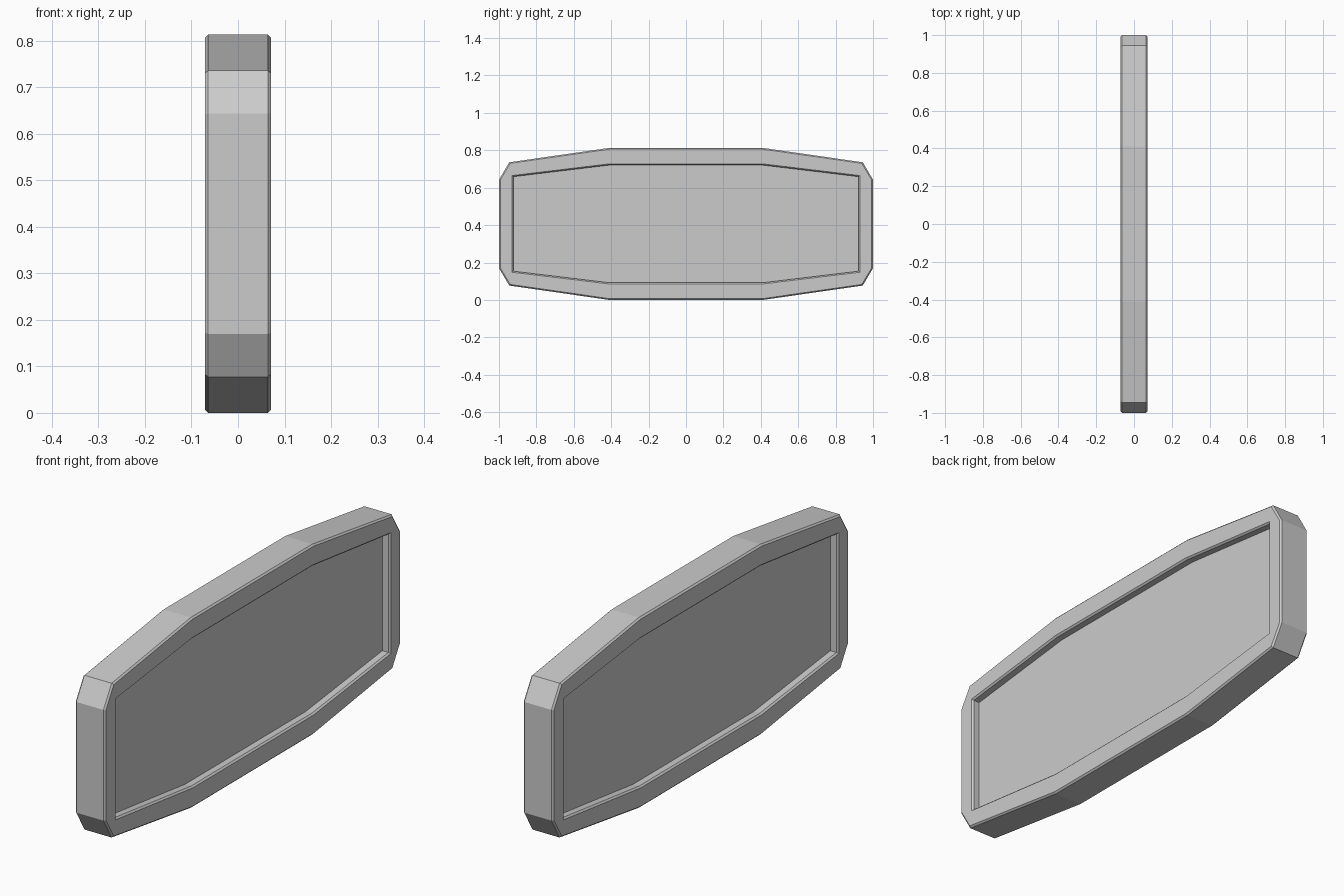
import bpy, bmesh

if "Cube" in bpy.data.objects:
    bpy.data.objects.remove(bpy.data.objects["Cube"])

MID_Z = 0.4065
# Quarter outlines (y, height above mid line), from the end to the middle
OUTER = [(1.0, 0.2365), (0.945, 0.3295), (0.41, 0.4065)]
OUTER_FACE = [(0.993, 0.235), (0.940, 0.3235), (0.41, 0.3995)]
LIP = [(0.93, 0.2585), (0.93, 0.2585), (0.407, 0.3215)]
WALL = [(0.923, 0.2525), (0.923, 0.2525), (0.407, 0.3145)]


def full_outline(q):
    """Mirror a quarter outline into a closed loop."""
    half = q + [(-y, z) for y, z in reversed(q)]
    return half + [(-y, -z) for y, z in half]


# Cross-section from the recessed panel on one side, round the rim, to the other
section = [(WALL, 0.036), (WALL, 0.064), (LIP, 0.071), (OUTER_FACE, 0.071), (OUTER, 0.064)]
section += [(q, -x) for q, x in reversed(section)]

bm = bmesh.new()
rings = [[bm.verts.new((x, y, z + MID_Z)) for y, z in full_outline(q)]
         for q, x in section]

# Rim surfaces
for a, b in zip(rings, rings[1:]):
    n = len(a)
    for i in range(n):
        j = (i + 1) % n
        bm.faces.new((a[i], a[j], b[j], b[i]))

# Flat recessed panels on both sides
bm.faces.new(rings[0])
bm.faces.new(rings[-1])

bmesh.ops.remove_doubles(bm, verts=bm.verts, dist=0.0005)
bmesh.ops.recalc_face_normals(bm, faces=bm.faces)

mesh = bpy.data.meshes.new("framed_panel")
bm.to_mesh(mesh)
bm.free()
bpy.context.collection.objects.link(bpy.data.objects.new("framed_panel", mesh))
